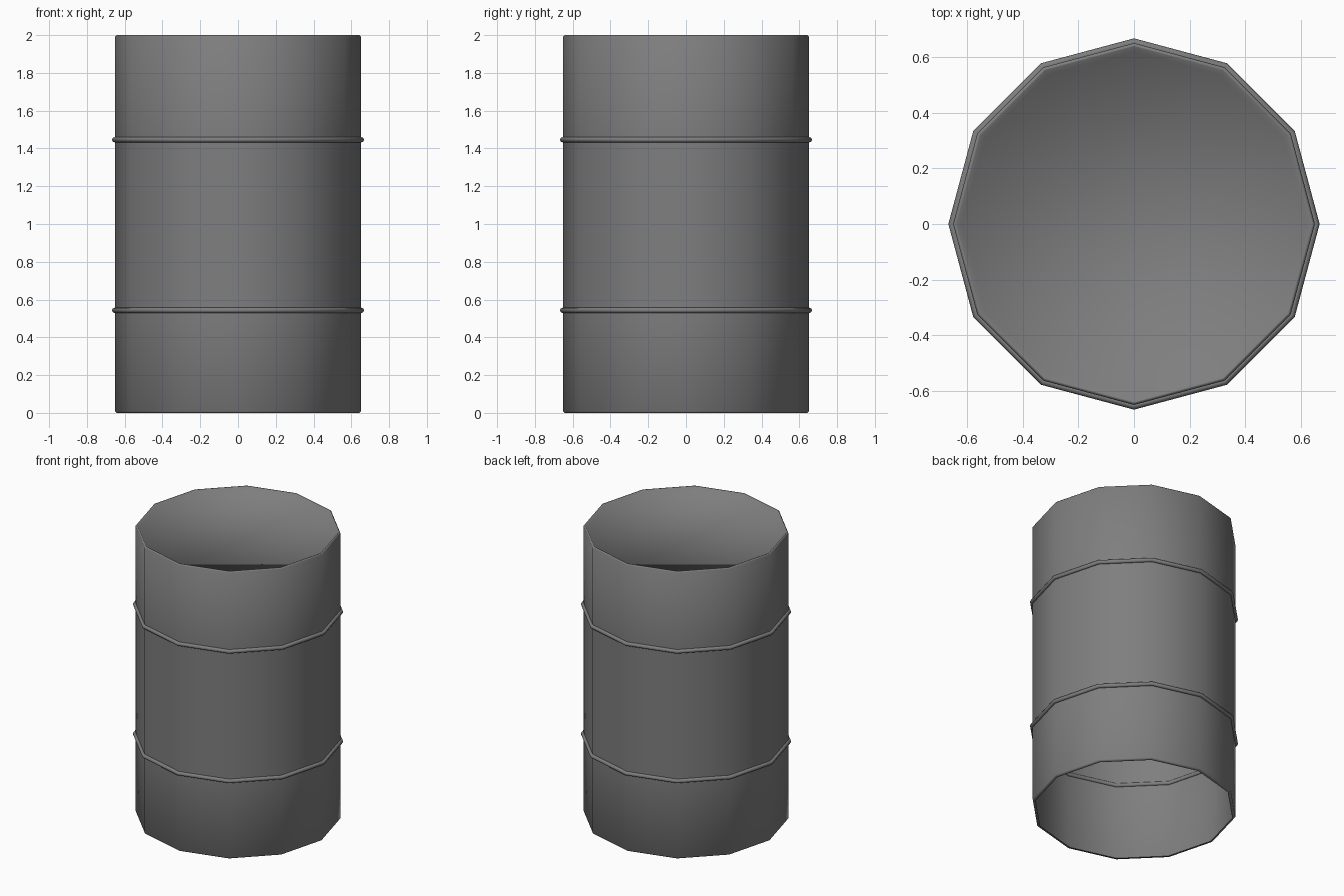
import bpy
import bmesh
from math import cos, sin, tau, radians

SIDES = 12
RADIUS = 0.65
BAND_HEIGHTS = (0.543, 1.446)

cube = bpy.data.objects.get("Cube")
if cube:
    bpy.data.objects.remove(cube, do_unlink=True)

steel = bpy.data.materials.new("dark_grey_steel")
steel.use_nodes = True
colour = (0.21, 0.21, 0.21, 1)
steel.diffuse_color = colour
steel.node_tree.nodes["Principled BSDF"].inputs["Base Color"].default_value = colour


def lathe(name, profile, closed=False, cap=False, angle=60):
    """Turn a (radius, height) profile around z; cap fills the last ring."""
    bm = bmesh.new()
    rings = [[bm.verts.new((r * cos(tau * i / SIDES), r * sin(tau * i / SIDES), z))
              for i in range(SIDES)] for r, z in profile]
    pairs = list(zip(rings, rings[1:]))
    if closed:
        pairs.append((rings[-1], rings[0]))
    for low, high in pairs:
        for i in range(SIDES):
            j = (i + 1) % SIDES
            bm.faces.new((low[i], low[j], high[j], high[i]))
    if cap:
        bm.faces.new(rings[-1])
    mesh = bpy.data.meshes.new(name)
    bm.to_mesh(mesh)
    bm.free()
    mesh.materials.append(steel)
    obj = bpy.data.objects.new(name, mesh)
    bpy.context.collection.objects.link(obj)
    bpy.ops.object.select_all(action="DESELECT")
    obj.select_set(True)
    bpy.context.view_layer.objects.active = obj
    bpy.ops.object.shade_smooth_by_angle(angle=radians(angle))
    return obj


# Open-bottomed shell with curled lower rim, rolled top edge and sunken lid
shell = [(RADIUS - 0.02, 0), (RADIUS - 0.006, 0), (RADIUS, 0.008)]
shell += [(RADIUS, z) for z in BAND_HEIGHTS]
shell += [(RADIUS, 1.992), (RADIUS - 0.006, 2), (RADIUS - 0.012, 2),
          (RADIUS - 0.03, 1.975)]
lathe("drum_shell", shell, cap=True)

# Two raised hoops around the shell
for name, height in zip(("lower_hoop", "upper_hoop"), BAND_HEIGHTS):
    section = [(RADIUS + 0.003 + 0.014 * cos(tau * k / 8),
                height + 0.014 * sin(tau * k / 8)) for k in range(8)]
    lathe(name, section, closed=True)
